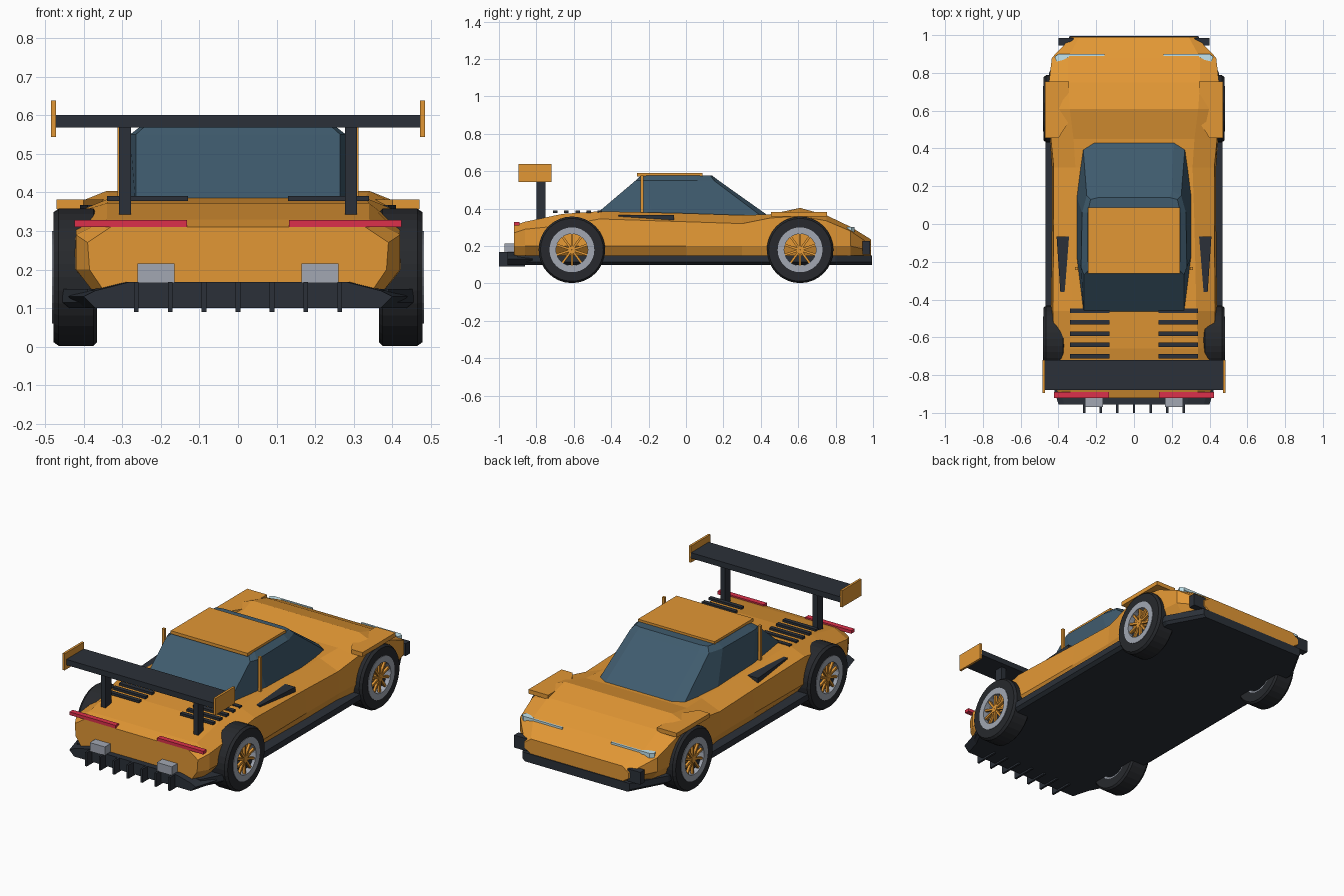
import bpy, bmesh
from math import sin, cos, pi
from mathutils import Matrix, Vector


def material(name, rgb):
    m = bpy.data.materials.new(name)
    m.diffuse_color = (*rgb, 1)
    return m


ORANGE = material("orange_paint", (0.76, 0.31, 0.035))
DARK = material("dark_trim", (0.024, 0.03, 0.04))
TYRE = material("tyre_rubber", (0.02, 0.022, 0.026))
GLASS = material("blue_glass", (0.05, 0.105, 0.155))
METAL = material("metal", (0.36, 0.39, 0.45))
RED = material("red_lamp", (0.72, 0.03, 0.07))
LAMP = material("pale_lamp", (0.55, 0.78, 0.85))


def finish(name, bm, mat):
    bmesh.ops.recalc_face_normals(bm, faces=bm.faces)
    me = bpy.data.meshes.new(name)
    bm.to_mesh(me)
    bm.free()
    me.materials.append(mat)
    ob = bpy.data.objects.new(name, me)
    bpy.context.collection.objects.link(ob)
    return ob


def loft(name, rings, mat, closed=False):
    """Skin equal-length rings of points; cap the ends unless closed."""
    bm = bmesh.new()
    vs = [[bm.verts.new(p) for p in r] for r in rings]
    n = len(vs[0])
    pairs = list(zip(vs, vs[1:])) + ([(vs[-1], vs[0])] if closed else [])
    for a, b in pairs:
        for i in range(n):
            j = (i + 1) % n
            bm.faces.new((a[i], a[j], b[j], b[i]))
    if not closed:
        bm.faces.new(vs[0])
        bm.faces.new(vs[-1])
    return finish(name, bm, mat)


def box(name, x, y, z, mat):
    """Box from (min, max) pairs."""
    ring = lambda h: [(x[0], y[0], h), (x[1], y[0], h), (x[1], y[1], h), (x[0], y[1], h)]
    return loft(name, [ring(z[0]), ring(z[1])], mat)


def prism(name, pts, z0, z1, mat, s=1):
    return loft(name, [[(s * x, y, z) for x, y in pts] for z in (z0, z1)], mat)


def both(half):
    """Mirror a half outline across x = 0 into a full loop."""
    return half + [(-p[0], *p[1:]) for p in reversed(half)]


def side(s, a, b):
    return sorted((s * a, s * b))


# Body shell: y, bottom x, mid x/z, shoulder x/z, deck x/z
sections = [
    (-0.92, 0.35, 0.385, 0.20, 0.39, 0.27, 0.33, 0.31),
    (-0.86, 0.38, 0.42, 0.20, 0.42, 0.29, 0.34, 0.33),
    (-0.66, 0.38, 0.425, 0.20, 0.42, 0.31, 0.34, 0.372),
    (-0.46, 0.40, 0.44, 0.20, 0.43, 0.345, 0.33, 0.386),
    (0.00, 0.41, 0.435, 0.20, 0.425, 0.33, 0.32, 0.375),
    (0.30, 0.41, 0.435, 0.20, 0.425, 0.32, 0.31, 0.365),
    (0.45, 0.43, 0.445, 0.20, 0.44, 0.35, 0.32, 0.37),
    (0.61, 0.43, 0.45, 0.20, 0.45, 0.36, 0.34, 0.404),
    (0.75, 0.43, 0.45, 0.20, 0.45, 0.335, 0.35, 0.365),
    (0.88, 0.40, 0.435, 0.20, 0.435, 0.28, 0.35, 0.303),
    (0.99, 0.29, 0.33, 0.175, 0.33, 0.205, 0.29, 0.235),
]
loft("body_shell", [both([(xb, y, 0.148), (xm, y, zm), (xs, y, zs), (xt, y, zt)])
                    for y, xb, xm, zm, xs, zs, xt, zt in sections], ORANGE)

# Floor pan with side skirts
pan = [(0.39, -0.90), (0.455, -0.78), (0.468, -0.43), (0.468, 0.45), (0.45, 0.80), (0.34, 0.995)]
scaled = lambda k, z: [(x * k, y, z) for x, y in both(pan)]
loft("floor_pan", [scaled(0.96, 0.10), scaled(1, 0.115), scaled(1, 0.15)], DARK)

# Rear diffuser and fins
diff = [(0.37, 0.10), (0.40, 0.13), (0.37, 0.145), (0.28, 0.168)]
loft("rear_diffuser", [both([(x * k, y, z) for x, z in diff])
                       for k, y in ((1, -0.955), (1.1, -0.82))], DARK)
for i in range(7):
    x = (i - 3) * 0.088
    box("diffuser_fin", (x - 0.006, x + 0.006), (-1.0, -0.86), (0.09, 0.168), DARK)

# Glass cabin and roof panel
cabin = [
    (0.355, [(0.21, 0.45), (0.27, 0.41), (0.305, 0.15), (0.305, -0.17), (0.265, -0.50)]),
    (0.55, [(0.20, 0.175), (0.25, 0.15), (0.275, 0.06), (0.28, -0.23), (0.265, -0.27)]),
    (0.577, [(0.19, 0.14), (0.23, 0.13), (0.245, 0.06), (0.245, -0.20), (0.235, -0.24)]),
]
loft("cabin_glass", [both([(x, y, z) for x, y in pts]) for z, pts in cabin], GLASS)
box("roof_panel", (-0.243, 0.243), (-0.262, 0.088), (0.572, 0.59), ORANGE)

# Rear wing blade
box("wing_blade", (-0.475, 0.475), (-0.88, -0.72), (0.568, 0.60), DARK)


def lathe(name, profile, cy, s, mat, n=32):
    """Closed (x, radius) profile swept round the axle."""
    rings = [[(s * x, cy + r * cos(a), 0.18 + r * sin(a)) for x, r in profile]
             for a in (2 * pi * k / n for k in range(n))]
    return loft(name, rings, mat, closed=True)


def spokes(cy, s, count=10):
    bm = bmesh.new()
    for k in range(count):
        m = (Matrix.Translation((s * 0.468, cy, 0.18)) @ Matrix.Rotation(2 * pi * k / count, 4, 'X')
             @ Matrix.Translation((0, 0, 0.05)) @ Matrix.Diagonal((0.014, 0.012, 0.09, 1)))
        bmesh.ops.create_cube(bm, size=1, matrix=m)
    finish("wheel_spokes", bm, ORANGE)


for s in (1, -1):
    # Wheels
    for cy in (-0.61, 0.61):
        lathe("tyre", [(0.365, 0.168), (0.375, 0.178), (0.465, 0.178), (0.479, 0.168),
                       (0.479, 0.115), (0.365, 0.115)], cy, s, TYRE)
        lathe("wheel_rim", [(0.368, 0.118), (0.482, 0.12), (0.482, 0.085), (0.455, 0.085),
                            (0.368, 0.105)], cy, s, METAL)
        spokes(cy, s)
        lathe("wheel_hub", [(0.40, 0.001), (0.40, 0.02), (0.478, 0.02), (0.478, 0.001)],
              cy, s, ORANGE, 12)

    # Wing struts and end plates
    box("wing_strut", side(s, 0.278, 0.308), (-0.80, -0.75), (0.34, 0.57), DARK)
    box("wing_end_plate", side(s, 0.472, 0.485), (-0.895, -0.72), (0.543, 0.638), ORANGE)

    # Front fender caps
    prism("fender_cap", [(0.345, 0.755), (0.47, 0.755), (0.47, 0.455), (0.40, 0.455), (0.345, 0.54)],
          0.357, 0.381, ORANGE, s)

    # Side scoops, roof-side posts
    prism("side_scoop", [(0.34, -0.36), (0.39, -0.36), (0.41, -0.065), (0.32, -0.065)],
          0.335, 0.367, DARK, s)
    box("side_post", side(s, 0.297, 0.312), (-0.243, -0.228), (0.36, 0.577), ORANGE)

    # Engine deck slats
    for i in range(5):
        y = -0.46 - i * 0.06
        box("deck_slat", side(s, 0.13, 0.34), (y - 0.012, y + 0.012), (0.377, 0.39), DARK)

    # Tail lamps and exhausts
    box("tail_lamp", side(s, 0.132, 0.424), (-0.92, -0.89), (0.31, 0.328), RED)
    box("exhaust", side(s, 0.165, 0.26), (-0.97, -0.90), (0.165, 0.215), METAL)

    # Head lamps and nose corner intakes
    box("head_lamp_strip", side(s, 0.155, 0.40), (0.89, 0.90), (0.285, 0.302), LAMP)
    prism("head_lamp", [(0.34, 0.895), (0.40, 0.90), (0.42, 0.885), (0.41, 0.86), (0.35, 0.875)],
          0.275, 0.302, LAMP, s)
    box("nose_intake", side(s, 0.32, 0.40), (0.945, 0.985), (0.155, 0.226), DARK)
